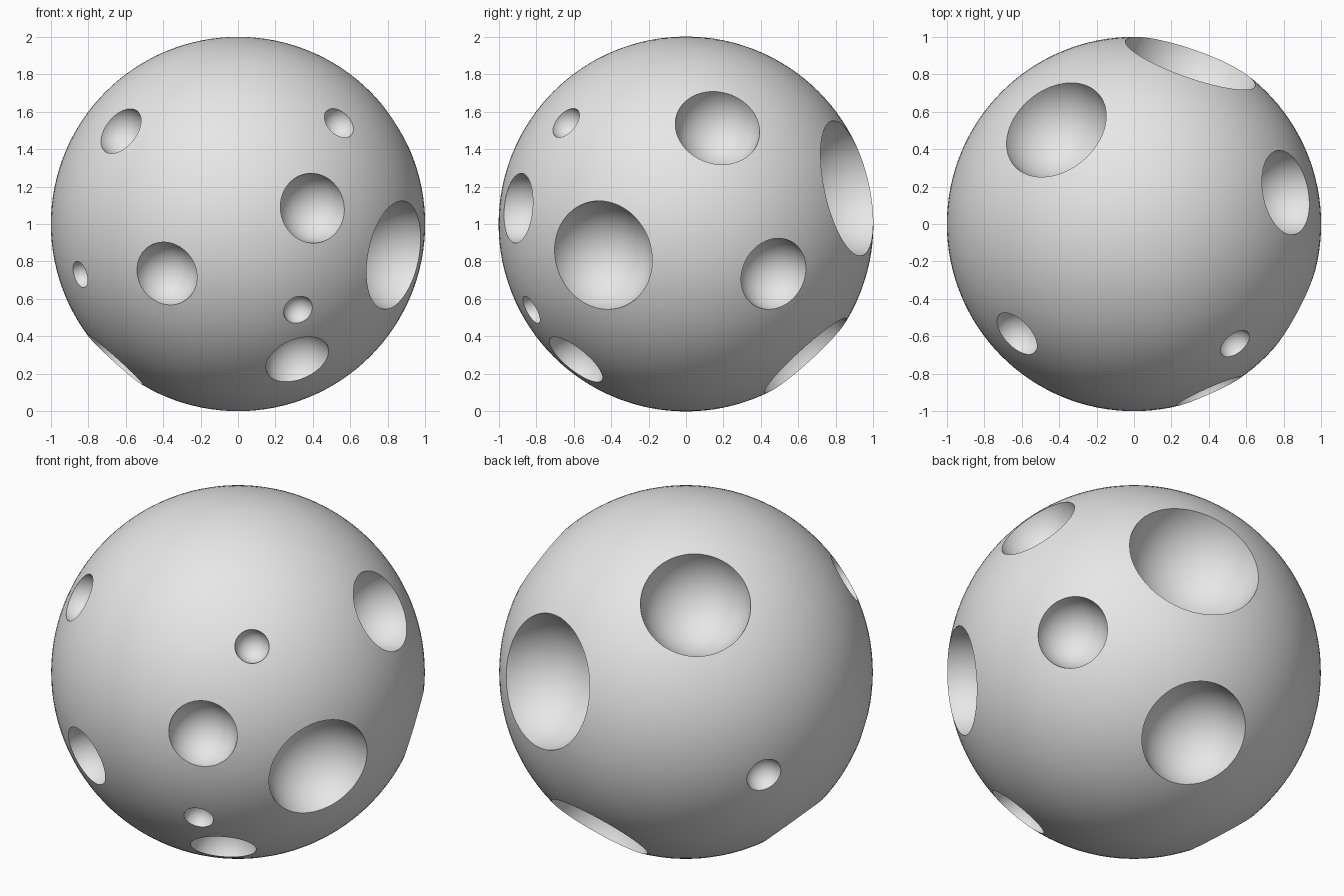
import bpy
import bmesh
import math
from mathutils import Matrix, Vector

if "Cube" in bpy.data.objects:
    bpy.data.objects.remove(bpy.data.objects["Cube"], do_unlink=True)

CENTRE = Vector((0, 0, 1))

# Crater direction from the globe's centre, then rim radius
CRATERS = [
    ((-.63, -.59, .50), .138),
    ((.54, -.64, .54), .092),
    ((.40, -.90, .085), .187),
    ((-.38, -.87, -.265), .174),
    ((-.843, -.46, -.27), .073),
    ((.32, -.823, -.457), .081),
    ((.315, -.585, -.72), .177),
    ((.83, -.44, -.166), .294),
    ((.82, .467, -.266), .197),
    ((.81, .168, .512), .229),
    ((.30, .856, .19), .368),
    ((-.415, .503, .698), .296),
    ((.119, .64, -.704), .294),
    ((-.847, .483, -.196), .10),
    ((-.65, -.06, -.722), .195),
]


def add_object(name, bm):
    mesh = bpy.data.meshes.new(name)
    bm.to_mesh(mesh)
    bm.free()
    obj = bpy.data.objects.new(name, mesh)
    bpy.context.collection.objects.link(obj)
    return obj


# Globe
bm = bmesh.new()
bmesh.ops.create_uvsphere(bm, u_segments=128, v_segments=64, radius=1,
                          matrix=Matrix.Translation(CENTRE))
globe = add_object("cratered_globe", bm)

# Crater cutters: balls centred on the globe's surface
bm = bmesh.new()
for direction, rim in CRATERS:
    ball_radius = math.hypot(rim, 1 - math.sqrt(1 - rim * rim))
    place = CENTRE + Vector(direction).normalized()
    bmesh.ops.create_uvsphere(bm, u_segments=64, v_segments=32, radius=ball_radius,
                              matrix=Matrix.Translation(place))
cutter = add_object("crater_cutter", bm)
cutter.hide_render = True

# Grey stone
stone = bpy.data.materials.new("grey_stone")
stone.use_nodes = True
grey = (.8, .8, .8, 1)
stone.diffuse_color = grey
stone.node_tree.nodes["Principled BSDF"].inputs["Base Color"].default_value = grey
for obj in (globe, cutter):
    obj.data.materials.append(stone)

# Carve the craters and keep their rims crisp
carve = globe.modifiers.new("craters", 'BOOLEAN')
carve.operation = 'DIFFERENCE'
carve.solver = 'EXACT'
carve.object = cutter
bpy.ops.object.select_all(action='DESELECT')
globe.select_set(True)
bpy.context.view_layer.objects.active = globe
bpy.ops.object.modifier_apply(modifier=carve.name)
bpy.data.objects.remove(cutter, do_unlink=True)
bpy.ops.object.shade_smooth_by_angle(angle=math.radians(30))
